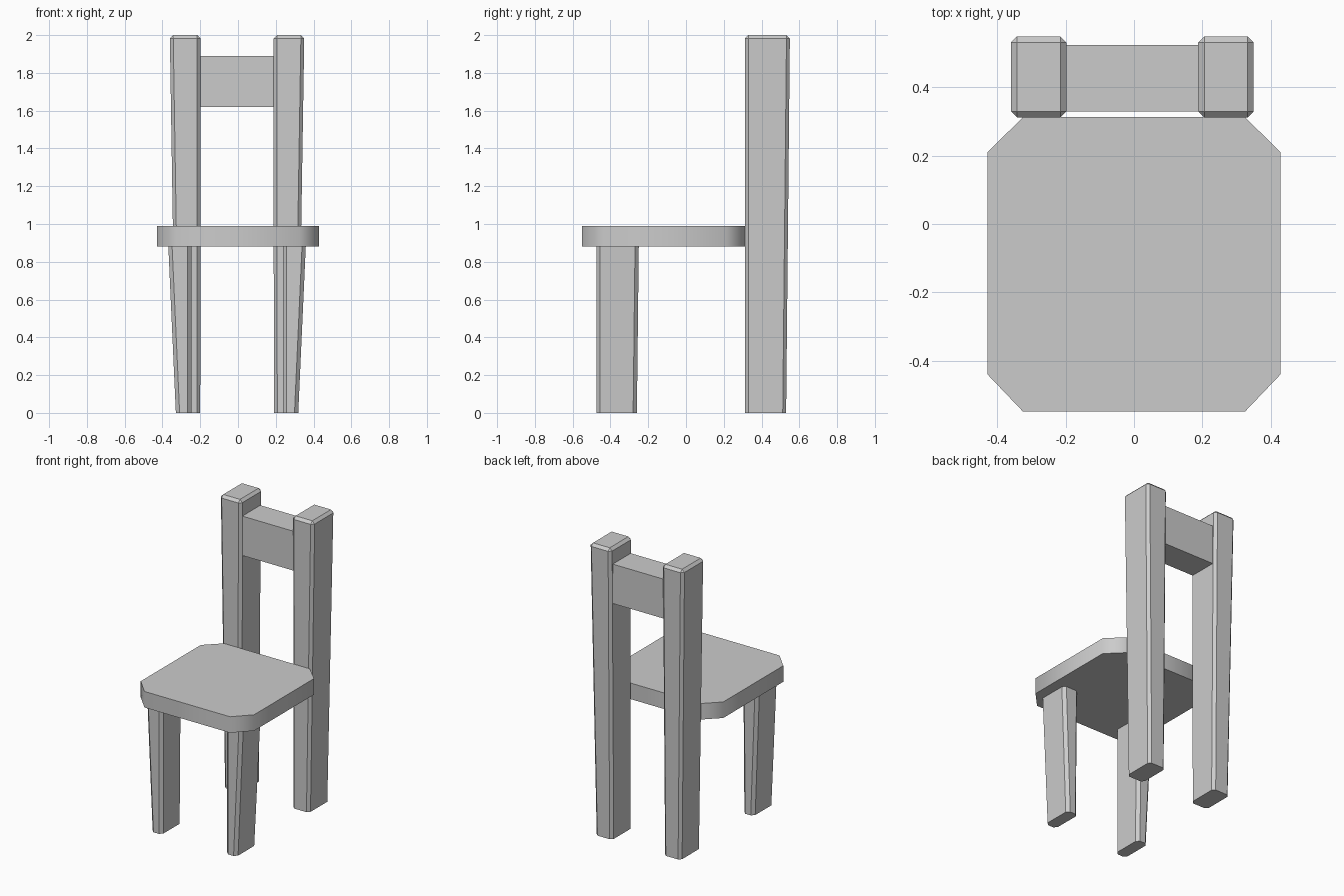
import bpy
import bmesh
import math

if "Cube" in bpy.data.objects:
    bpy.data.objects.remove(bpy.data.objects["Cube"])


def finish(name, bm):
    bmesh.ops.recalc_face_normals(bm, faces=bm.faces[:])
    mesh = bpy.data.meshes.new(name)
    bm.to_mesh(mesh)
    bm.free()
    obj = bpy.data.objects.new(name, mesh)
    bpy.context.collection.objects.link(obj)
    return obj


def tapered_box(bottom, top):
    """Box from (x0, x1, y0, y1, z) rectangles at the bottom and top."""
    bm = bmesh.new()
    bmesh.ops.create_cube(bm, size=2)
    for v in bm.verts:
        r = top if v.co.z > 0 else bottom
        v.co = (r[1] if v.co.x > 0 else r[0], r[3] if v.co.y > 0 else r[2], r[4])
    return bm


def leg_pair(name, bottom, top, chamfer, chamfer_top):
    bm = tapered_box(bottom, top)
    edges = []
    for e in bm.edges:
        za, zb = (v.co.z for v in e.verts)
        if za != zb or (chamfer_top and min(za, zb) > 1):
            edges.append(e)
    bmesh.ops.bevel(bm, geom=edges, offset=chamfer, segments=1,
                    profile=0.5, affect='EDGES')
    obj = finish(name, bm)
    obj.location.x = -0.005
    obj.modifiers.new("mirror", 'MIRROR').use_clip = False
    return obj


# Seat: slab with clipped corners
bm = bmesh.new()
half = [(0.325, -0.55), (0.43, -0.44), (0.43, 0.21), (0.325, 0.313)]
outline = half + [(-x, y) for x, y in reversed(half)]
face = bm.faces.new([bm.verts.new((x, y, 0.88)) for x, y in outline])
ext = bmesh.ops.extrude_face_region(bm, geom=[face], use_keep_orig=True)
for g in ext["geom"]:
    if isinstance(g, bmesh.types.BMVert):
        g.co.z = 0.99
seat = finish("seat", bm)
bpy.context.view_layer.objects.active = seat
seat.select_set(True)
bpy.ops.object.shade_smooth_by_angle(angle=math.radians(50))
seat.select_set(False)

# Back posts flare outward and backward to the top
leg_pair("back_post", (0.195, 0.324, 0.312, 0.53, 0),
         (0.193, 0.356, 0.312, 0.55, 2.0), 0.018, True)

# Short front legs end under the seat
leg_pair("front_leg", (0.242, 0.324, -0.475, -0.26, 0),
         (0.242, 0.364, -0.475, -0.25, 0.885), 0.02, False)

# Back rail between the posts
finish("back_rail", tapered_box((-0.21, 0.20, 0.33, 0.525, 1.62),
                                (-0.21, 0.20, 0.33, 0.525, 1.89)))
